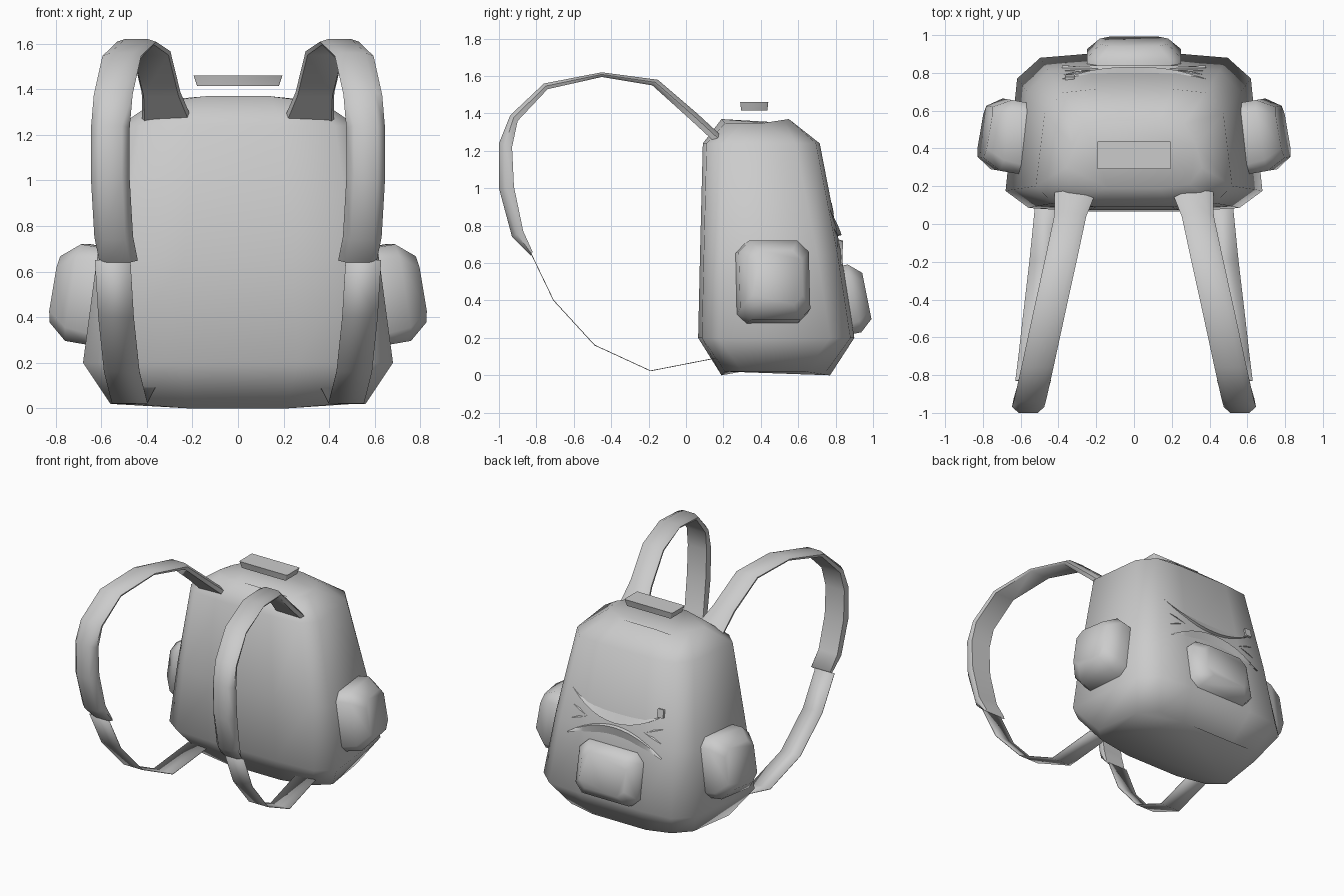
import bpy, bmesh, math
from mathutils import Vector, Matrix

cube = bpy.data.objects.get("Cube")
if cube:
    bpy.data.objects.remove(cube)

grey = bpy.data.materials.new("grey_fabric")
grey.use_nodes = True
colour = (0.6, 0.6, 0.6, 1)
grey.diffuse_color = colour
grey.node_tree.nodes["Principled BSDF"].inputs["Base Color"].default_value = colour


def loft(name, rings, caps=True, closed=True, angle=60):
    """Skin a list of point rings into one smooth-shaded object."""
    bm = bmesh.new()
    rows = [[bm.verts.new(p) for p in ring] for ring in rings]
    n = len(rows[0])
    for a, b in zip(rows, rows[1:]):
        for i in range(n if closed else n - 1):
            j = (i + 1) % n
            bm.faces.new((a[i], a[j], b[j], b[i]))
    if caps:
        bm.faces.new(rows[0])
        bm.faces.new(rows[-1])
    bmesh.ops.recalc_face_normals(bm, faces=bm.faces)
    mesh = bpy.data.meshes.new(name)
    bm.to_mesh(mesh)
    bm.free()
    mesh.materials.append(grey)
    obj = bpy.data.objects.new(name, mesh)
    bpy.context.collection.objects.link(obj)
    bpy.ops.object.select_all(action="DESELECT")
    obj.select_set(True)
    bpy.context.view_layer.objects.active = obj
    bpy.ops.object.shade_smooth_by_angle(angle=math.radians(angle))
    return obj


def octagon(w, h, c, z):
    """Chamfered rectangle with half sizes w, h and corner cut c."""
    return [Vector((x, y, z)) for x, y in (
        (w, c - h), (w, h - c), (w - c, h), (c - w, h),
        (-w, h - c), (-w, c - h), (c - w, -h), (w - c, -h))]


def body_ring(z, hx, yf, yb, sag):
    half = [(0.38 * hx, yf, z), (0.82 * hx, yf + 0.02, z + sag),
            (hx, yf + 0.11, z + sag), (0.91 * hx, yb - 0.13, z + sag),
            (0.73 * hx, yb - 0.02, z + sag), (0.38 * hx, yb, z)]
    return half + [(-x, y, w) for x, y, w in reversed(half)]


# Main bag
loft("bag_body", [body_ring(*r) for r in (
    (0.0, 0.56, 0.19, 0.77, 0.02), (0.2, 0.68, 0.065, 0.9, 0),
    (0.65, 0.62, 0.075, 0.83, 0), (1.24, 0.52, 0.09, 0.715, 0),
    (1.37, 0.36, 0.19, 0.55, -0.02))])


# Pockets: chamfered boxes that narrow towards the outside
def pocket(name, w, h, depth, matrix):
    rings = [octagon(w, h, 0.05, 0), octagon(w, h, 0.06, depth * 0.55),
             octagon(w * 0.72, h * 0.68, 0.05, depth)]
    loft(name, [[matrix @ p for p in r] for r in rings], angle=50)


def frame(origin, outward, up):
    z = Vector(outward).normalized()
    x = Vector(up).cross(z).normalized()
    return Matrix.Translation(origin) @ Matrix((x, z.cross(x), z)).transposed().to_4x4()


pocket("back_pocket", 0.25, 0.185, 0.15, frame((0, 0.82, 0.395), (0, 1, 0.2), (0, 0, 1)))
for side, s in (("left", 1), ("right", -1)):
    pocket(side + "_side_pocket", 0.19, 0.215, 0.2,
           frame((s * 0.595, 0.455, 0.49), (s, 0.17, 0.17), (0, 0, 1)))

# Top grip
loft("top_grip", [[p + Vector((0, 0.365, 0)) for p in octagon(w, h, 0.005, z)]
                  for w, h, z in ((0.18, 0.07, 1.415), (0.195, 0.075, 1.46))])

# Padded straps: (y, z) of the outer edge, then of the inner edge
pad_path = [((0.19, 1.28), (0.15, 1.25)), ((0.06, 1.4), (0.02, 1.37)),
            ((-0.15, 1.58), (-0.18, 1.55)), ((-0.45, 1.62), (-0.45, 1.595)),
            ((-0.76, 1.56), (-0.74, 1.53)), ((-0.94, 1.39), (-0.9, 1.36)),
            ((-1.0, 1.24), (-0.93, 1.22)), ((-1.0, 1.0), (-0.92, 1.01)),
            ((-0.93, 0.74), (-0.87, 0.77)), ((-0.83, 0.64), (-0.82, 0.66))]
# Webbing below: x, y, z of the centre line
web_path = [(0.55, -0.83, 0.65), (0.535, -0.71, 0.4), (0.51, -0.49, 0.16),
            (0.475, -0.19, 0.022), (0.44, 0.16, 0.09)]


def pad_ring(k, s):
    (yo, zo), (yi, zi) = pad_path[k]
    centre = 0.35 - 0.21 * yo
    half = 0.11 if k == 0 else 0.085
    dy, dz = yi - yo, zi - zo
    return [(s * (centre + half * u), yo + dy * t, zo + dz * t) for u, t in (
        (-1, 0.45), (-0.6, 0), (0.6, 0), (1, 0.45), (0.9, 1), (-0.9, 1))]


for side, s in (("left", 1), ("right", -1)):
    loft(side + "_padded_strap", [pad_ring(k, s) for k in range(len(pad_path))])
    web = loft(side + "_webbing", [[(s * (x + d), y, z) for d in (-0.078, 0.078)]
                                   for x, y, z in web_path], caps=False, closed=False)
    solid = web.modifiers.new("thickness", "SOLIDIFY")
    solid.thickness = 0.004


# Fabric folds across the back, as low pointed ridges on the sloping panel
def panel_y(x, z):
    hx = 0.62 - 0.17 * (z - 0.65)
    return 0.83 - 0.195 * (z - 0.65) - 0.02 * max(0, (abs(x) / hx - 0.38) / 0.35)


def fold(name, points, lip, height):
    rings = []
    last = len(points) - 1
    for i, (x, z) in enumerate(points):
        t = math.sin(math.pi * i / last) * 0.95 + 0.05
        rings.append([(x, panel_y(x, z + lip) - 0.004, z + lip * t),
                      (x, panel_y(x, z) + height * t, z),
                      (x, panel_y(x, z) - 0.004, z - lip * 0.1 * t)])
    loft(name, rings)


steps = [i / 6 for i in range(-6, 7)]
fold("upper_fold", [(0.38 * t, 0.75 + 0.14 * t * t) for t in steps], 0.07, 0.022)
fold("lower_fold", [(0.38 * t, 0.72 - 0.13 * t * t) for t in steps], -0.07, 0.022)
for side, s in (("left", 1), ("right", -1)):
    for part, dz in (("upper", 0.05), ("lower", -0.05)):
        fold(f"{side}_{part}_crease",
             [(s * (0.23 + 0.14 * t), 0.735 + dz * t) for t in (0, 0.5, 1)], 0.015, 0.006)

# Small tag on the back panel
tag = frame((-0.34, 0.765, 0.89), (0, 1, 0.2), (0, 0, 1))
loft("back_tag", [[tag @ p for p in octagon(0.025, 0.03, 0.004, z)] for z in (0, 0.02)])
